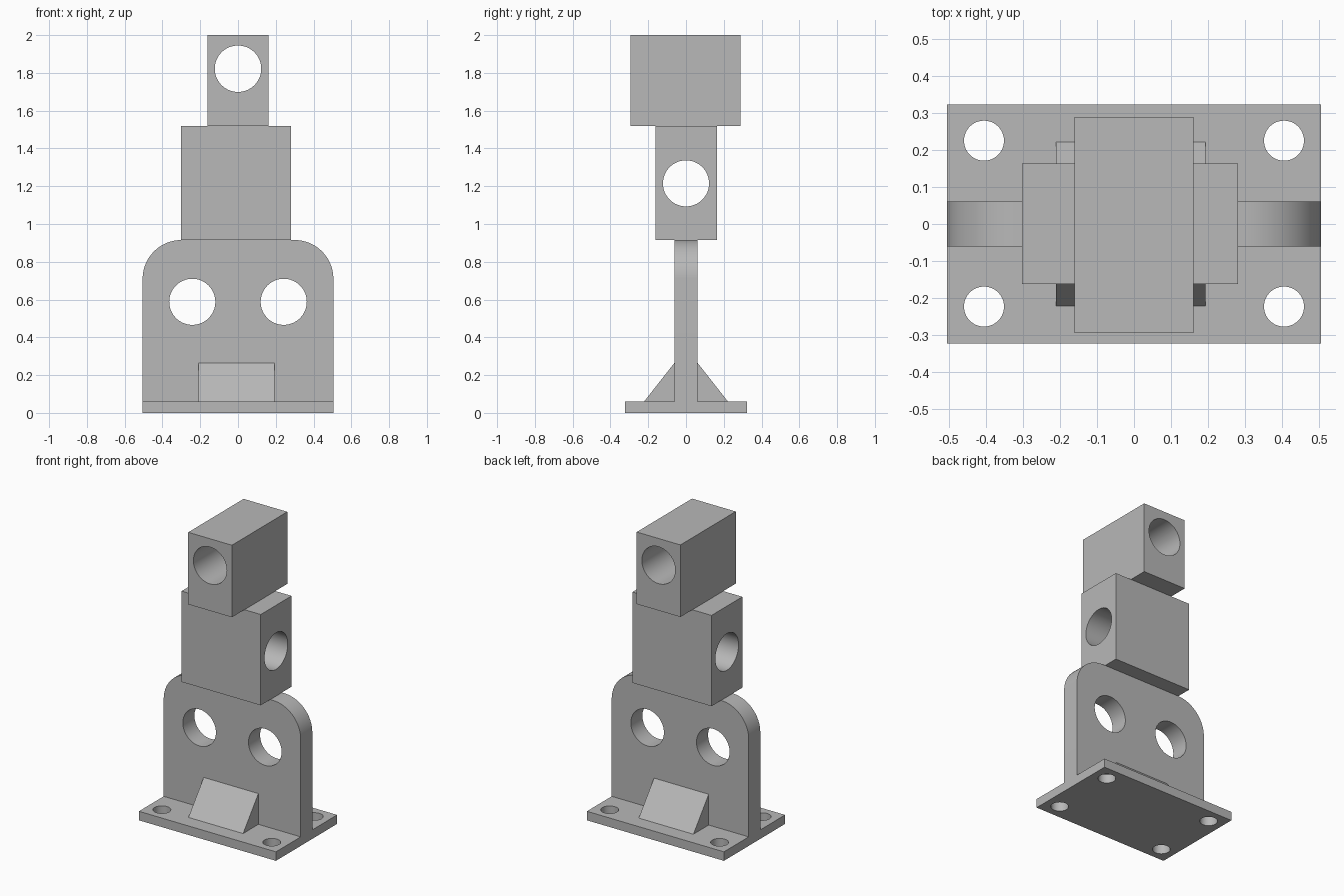
import bpy, bmesh, math
from mathutils import Matrix, Vector

cube = bpy.data.objects.get("Cube")
if cube:
    bpy.data.objects.remove(cube, do_unlink=True)

GREY = (0.48, 0.48, 0.48, 1)
metal = bpy.data.materials.new("plain grey")
metal.use_nodes = True
metal.diffuse_color = GREY
metal.node_tree.nodes["Principled BSDF"].inputs["Base Color"].default_value = GREY


def add_object(name, bm):
    bmesh.ops.recalc_face_normals(bm, faces=bm.faces)
    mesh = bpy.data.meshes.new(name)
    bm.to_mesh(mesh)
    bm.free()
    obj = bpy.data.objects.new(name, mesh)
    bpy.context.collection.objects.link(obj)
    mesh.materials.append(metal)
    return obj


def prism(name, points, direction):
    """Extrude a closed outline of 3D points along a direction."""
    bm = bmesh.new()
    face = bm.faces.new([bm.verts.new(p) for p in points])
    side = bmesh.ops.extrude_face_region(bm, geom=[face])["geom"]
    verts = [g for g in side if isinstance(g, bmesh.types.BMVert)]
    bmesh.ops.translate(bm, verts=verts, vec=Vector(direction))
    return add_object(name, bm)


def block(name, x0, x1, y0, y1, z0, z1):
    outline = [(x0, y0, z0), (x1, y0, z0), (x1, y1, z0), (x0, y1, z0)]
    return prism(name, outline, (0, 0, z1 - z0))


def drill(obj, axis, radius, centres):
    """Cut round through-holes along one axis."""
    turn = Vector((0, 0, 1)).rotation_difference(Vector(axis)).to_matrix().to_4x4()
    bm = bmesh.new()
    for c in centres:
        bmesh.ops.create_cone(bm, cap_ends=True, segments=64, radius1=radius,
                              radius2=radius, depth=2, matrix=Matrix.Translation(c) @ turn)
    cutter = add_object("hole_cutter", bm)
    cutter.hide_render = True
    mod = obj.modifiers.new("holes", "BOOLEAN")
    mod.operation = "DIFFERENCE"
    mod.solver = "EXACT"
    mod.object = cutter
    activate(obj)
    bpy.ops.object.modifier_apply(modifier=mod.name)
    bpy.data.objects.remove(cutter, do_unlink=True)


def activate(obj):
    bpy.ops.object.select_all(action="DESELECT")
    obj.select_set(True)
    bpy.context.view_layer.objects.active = obj


W, D, T = 0.505, 0.322, 0.06      # half width, half depth, base thickness
HALF, TOP, R = 0.061, 0.915, 0.205  # upright half thickness, top, corner radius

# Base plate with four bolt holes
base = block("base_plate", -W, W, -D, D, 0, T)
drill(base, (0, 0, 1), 0.054, [(x, y, 0) for x in (-0.405, 0.405) for y in (-0.223, 0.225)])

# Upright plate with rounded shoulders and two holes
arc = [(W - R + R * math.cos(a), TOP - R + R * math.sin(a))
       for a in (math.pi / 2 * i / 16 for i in range(17))]
outline = [(-W, T), (W, T)] + arc + [(-x, z) for x, z in reversed(arc)]
upright = prism("upright_plate", [(x, -HALF, z) for x, z in outline], (0, 2 * HALF, 0))
drill(upright, (0, 1, 0), 0.122, [(x, 0, 0.588) for x in (-0.242, 0.242)])

# Sloped gussets in front and behind
gussets = []
for name, s in (("front_gusset", -1), ("back_gusset", 1)):
    tri = [(-0.21, s * 0.222, T), (-0.21, s * HALF, T), (-0.21, s * HALF, 0.265)]
    gussets.append(prism(name, tri, (0.403, 0, 0)))

# Middle block, drilled sideways
middle = block("middle_block", -0.302, 0.281, -0.162, 0.163, TOP, 1.52)
drill(middle, (1, 0, 0), 0.122, [(0, 0, 1.215)])

# Top block, drilled front to back
top = block("top_block", -0.161, 0.161, -0.294, 0.289, 1.52, 2.0)
drill(top, (0, 1, 0), 0.123, [(0, 0, 1.822)])

# Smooth round walls, sharp edges kept
for obj in [base, upright, middle, top] + gussets:
    activate(obj)
    bpy.ops.object.shade_smooth_by_angle(angle=math.radians(30))
